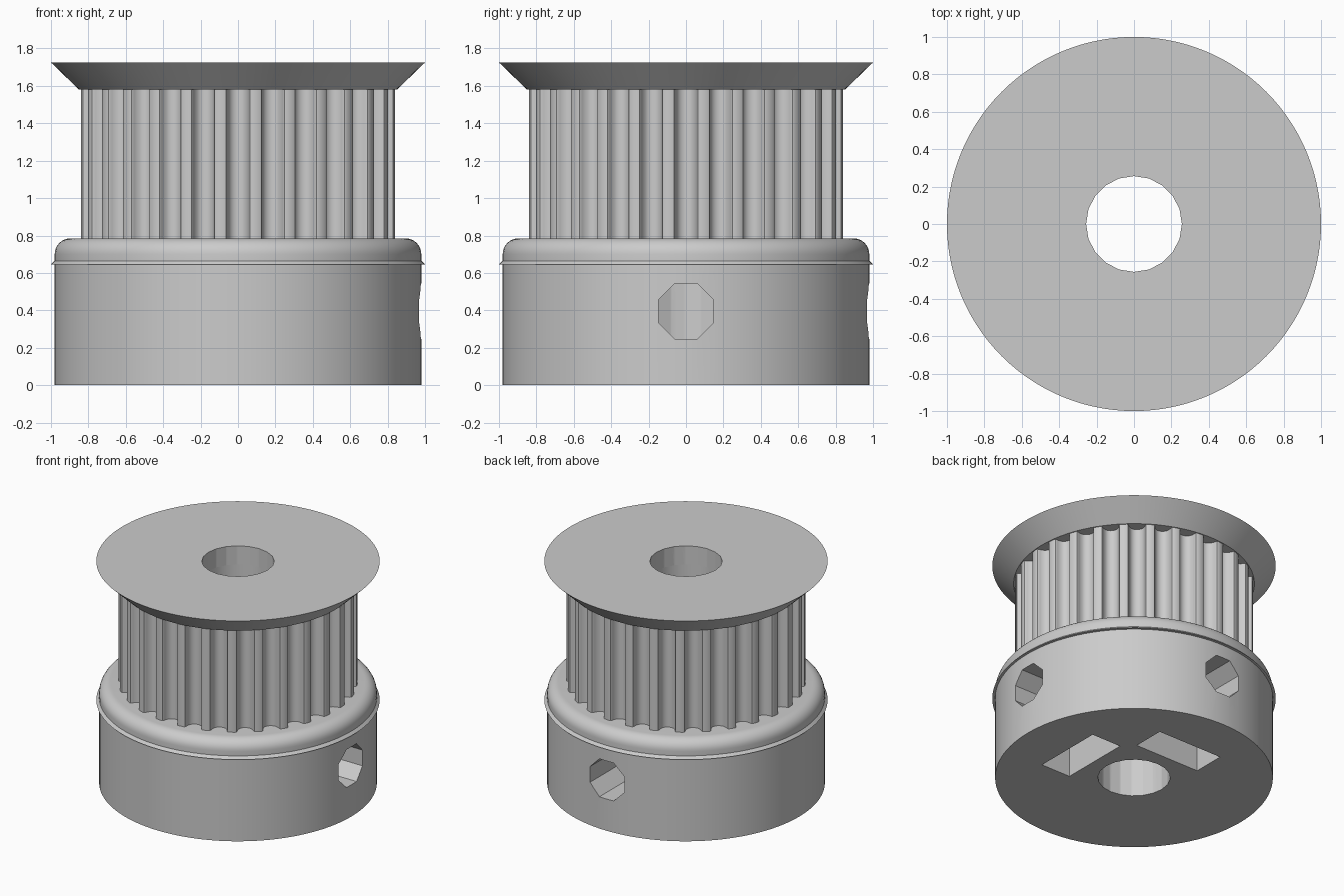
import bpy, bmesh
from math import sin, cos, pi, sqrt, hypot, atan2
from mathutils import Matrix, Vector

cube = bpy.data.objects.get("Cube")
if cube:
    bpy.data.objects.remove(cube)

TEETH = 28
SEGMENTS = 112
RIM = 0.843          # radius over the tooth tips
HUB = 0.98           # hub radius
HUB_TOP, DRUM_TOP, TOP = 0.785, 1.58, 1.725
HOLE_Z = 0.395       # height of the set screw axis

grey = bpy.data.materials.new("plain grey")
grey.use_nodes = True
grey.diffuse_color = (0.6, 0.6, 0.6, 1)
grey.node_tree.nodes["Principled BSDF"].inputs["Base Color"].default_value = grey.diffuse_color


def finish(name, bm):
    bmesh.ops.remove_doubles(bm, verts=bm.verts, dist=1e-5)
    bmesh.ops.recalc_face_normals(bm, faces=bm.faces)
    mesh = bpy.data.meshes.new(name)
    bm.to_mesh(mesh)
    bm.free()
    mesh.materials.append(grey)
    obj = bpy.data.objects.new(name, mesh)
    bpy.context.collection.objects.link(obj)
    return obj


def lathe(name, profile):
    """Spin (radius, z) points around the z axis."""
    bm = bmesh.new()
    verts = [bm.verts.new((r, 0, z)) for r, z in profile]
    edges = [bm.edges.new(pair) for pair in zip(verts, verts[1:])]
    bmesh.ops.spin(bm, geom=verts + edges, cent=(0, 0, 0), axis=(0, 0, 1),
                   angle=2 * pi, steps=SEGMENTS, use_merge=True)
    return finish(name, bm)


def prism(name, points, start, end, matrix=Matrix()):
    """Extrude a flat outline along z, then place it with a matrix."""
    bm = bmesh.new()
    face = bm.faces.new([bm.verts.new((x, y, start)) for x, y in points])
    grown = bmesh.ops.extrude_face_region(bm, geom=[face])["geom"]
    bmesh.ops.translate(bm, vec=(0, 0, end - start),
                        verts=[g for g in grown if isinstance(g, bmesh.types.BMVert)])
    bm.transform(matrix)
    return finish(name, bm)


def ring(radius, sides, turn=0):
    return [(radius * cos(2 * pi * i / sides + turn),
             radius * sin(2 * pi * i / sides + turn)) for i in range(sides)]


def cut(obj, cutters):
    bpy.context.view_layer.objects.active = obj
    for cutter in cutters:
        cutter.hide_render = True
        mod = obj.modifiers.new("cut", 'BOOLEAN')
        mod.operation = 'DIFFERENCE'
        mod.solver = 'EXACT'
        mod.object = cutter
        bpy.ops.object.modifier_apply(modifier=mod.name)


# Hub: cylinder with a thin lip and a rounded shoulder
fillet = 0.085
shoulder = [(HUB - fillet + fillet * cos(a * pi / 16), HUB_TOP - fillet + fillet * sin(a * pi / 16))
            for a in range(9)]
hub = lathe("hub", [(0, 0), (HUB, 0), (HUB, 0.645), (1, 0.645), (HUB, 0.665)]
            + shoulder + [(0, HUB_TOP)])

# Toothed drum: rounded belt grooves, each half given as (offset, depth)
half = [(0.0728, 0), (0.0631, 0.0036), (0.0583, 0.0127), (0.0563, 0.0232), (0.0533, 0.0334),
        (0.044, 0.0526), (0.0349, 0.062), (0.0242, 0.0689), (0.0124, 0.073)]
groove = half + [(0, 0.0744)] + [(-x, d) for x, d in reversed(half)]
base = sqrt(RIM ** 2 - half[0][0] ** 2)
outline = []
for i in range(TEETH):
    middle = 2 * pi * i / TEETH
    for x, depth in groove:
        r, a = hypot(base - depth, x), middle - atan2(x, base - depth)
        outline.append((r * cos(a), r * sin(a)))
    land = middle + pi / TEETH
    outline.append((RIM * cos(land), RIM * sin(land)))
drum = prism("toothed_drum", outline, HUB_TOP, DRUM_TOP)

# Flange: cone flaring out to a flat top
flange = lathe("top_flange", [(0, DRUM_TOP), (0.85, DRUM_TOP), (1, TOP), (0, TOP)])

# Shaft bore through everything
bore = prism("bore_cutter", ring(0.256, 20), -0.1, TOP + 0.1)
cutters = [bore]

# Set screw holes and nut traps on the left and back sides
flat, point = 0.278, 0.321
trap = [(-flat, -0.1), (flat, -0.1), (flat, HOLE_Z + point / 2),
        (0, HOLE_Z + point), (-flat, HOLE_Z + point / 2)]
screw = [(x, y + HOLE_Z) for x, y in ring(0.16, 8, pi / 8)]
# local x -> world y, local y -> world z, local z -> world x
outward = Matrix(((0, 0, 1, 0), (1, 0, 0, 0), (0, 1, 0, 0), (0, 0, 0, 1)))
for turn in (0, pi / 2):
    place = Matrix.Rotation(turn, 4, 'Z') @ outward
    cutters.append(prism("screw_cutter", screw, 0, 1.2, place))
    cutters.append(prism("nut_cutter", trap, 0.362, 0.614, place))

cut(hub, cutters)
for part in (drum, flange):
    cut(part, [bore])
for cutter in cutters:
    bpy.data.objects.remove(cutter)

# Smooth round walls, keep hard edges crisp
for part in (hub, drum, flange):
    bpy.ops.object.select_all(action='DESELECT')
    part.select_set(True)
    bpy.context.view_layer.objects.active = part
    bpy.ops.object.shade_smooth_by_angle(angle=pi / 6)
